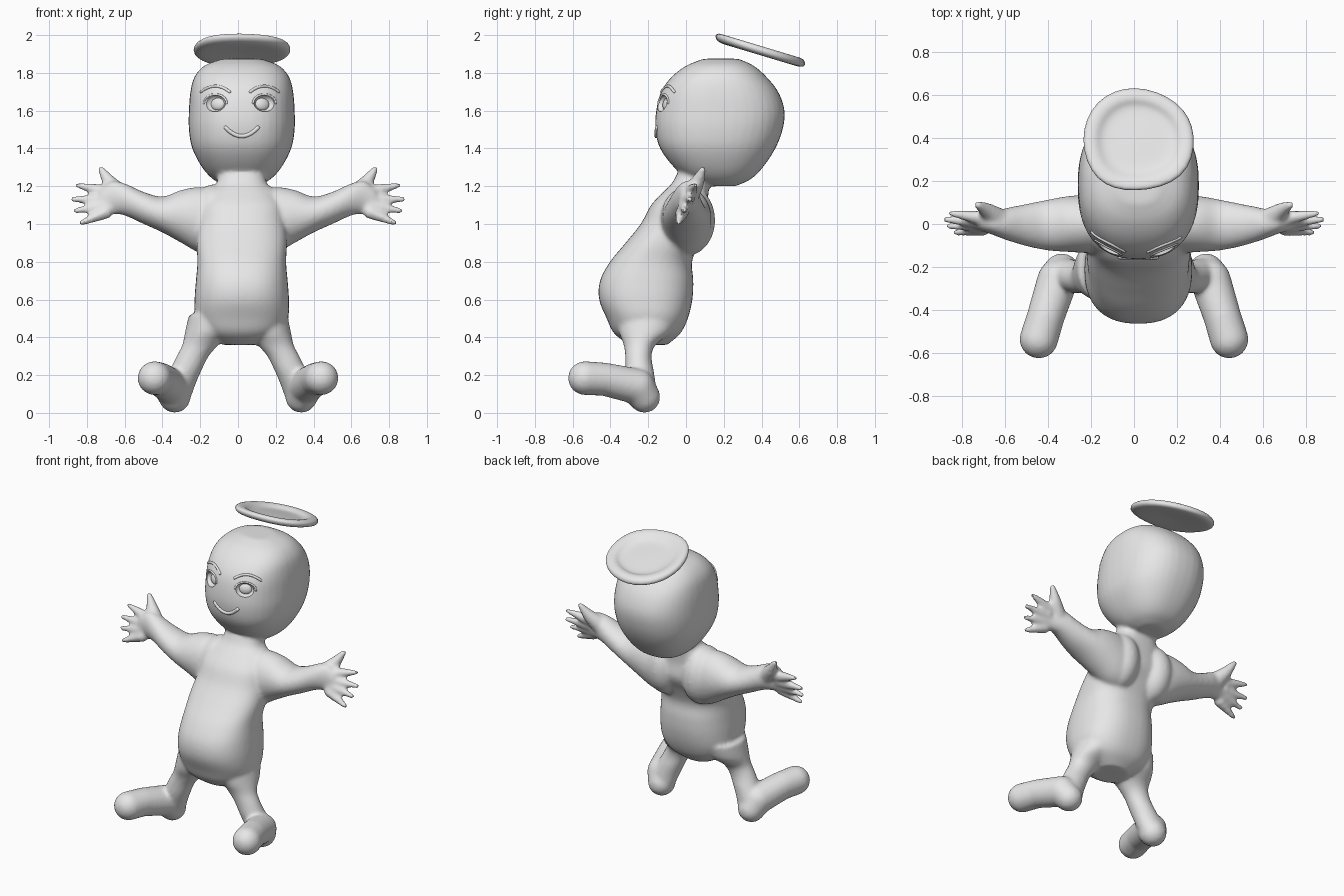
import bpy, bmesh, math
from math import cos, sin, pi, copysign
from mathutils import Vector, Matrix
from mathutils.bvhtree import BVHTree

cube = bpy.data.objects.get("Cube")
if cube:
    bpy.data.objects.remove(cube, do_unlink=True)

clay = bpy.data.materials.new("clay grey")
clay.use_nodes = True
clay.diffuse_color = (0.8, 0.8, 0.8, 1)
clay.node_tree.nodes["Principled BSDF"].inputs["Base Color"].default_value = (0.8, 0.8, 0.8, 1)


def make_object(name, bm):
    bmesh.ops.recalc_face_normals(bm, faces=bm.faces)
    mesh = bpy.data.meshes.new(name)
    bm.to_mesh(mesh)
    bm.free()
    mesh.materials.append(clay)
    obj = bpy.data.objects.new(name, mesh)
    bpy.context.collection.objects.link(obj)
    return obj


def bake(obj):
    """Replace the mesh by its modified version."""
    deps = bpy.context.evaluated_depsgraph_get()
    mesh = bpy.data.meshes.new_from_object(obj.evaluated_get(deps))
    obj.modifiers.clear()
    obj.data = mesh


def smooth(obj, degrees=45):
    bpy.ops.object.select_all(action='DESELECT')
    obj.select_set(True)
    bpy.context.view_layer.objects.active = obj
    bpy.ops.object.shade_smooth_by_angle(angle=math.radians(degrees))


def skin_rings(bm, rings):
    """Closed skin over a list of equally long point rings."""
    loops = [[bm.verts.new(p) for p in ring] for ring in rings]
    n = len(loops[0])
    for a, b in zip(loops, loops[1:]):
        for i in range(n):
            j = (i + 1) % n
            bm.faces.new((a[i], a[j], b[j], b[i]))
    bm.faces.new(loops[0][::-1])
    bm.faces.new(loops[-1])


def refine(rows, steps=5):
    """Smooth spline through the section rows."""
    ext = [rows[0], *rows, rows[-1]]
    out = []
    for a, b, c, d in zip(ext, ext[1:], ext[2:], ext[3:]):
        for k in range(steps):
            t = k / steps
            out.append([q + (r - p) * t / 2 + (2 * p - 5 * q + 4 * r - s) * t * t / 2
                        + (3 * q - p - 3 * r + s) * t ** 3 / 2
                        for p, q, r, s in zip(a, b, c, d)])
    return out + [rows[-1]]


def loft(bm, place, sections, power=2.0, n=40):
    """Sections are (position, centre u, centre v, radius u, radius v)."""
    def curve(c):
        return copysign(abs(c) ** (2 / power), c)
    skin_rings(bm, [[place(t, cu + ru * curve(cos(2 * pi * i / n)),
                           cv + rv * curve(sin(2 * pi * i / n)))
                     for i in range(n)] for t, cu, cv, ru, rv in refine(sections)])


def capsule(bm, p, rp, q, rq, detail=3):
    """Rounded cone between two balls."""
    ball = bmesh.new()
    bmesh.ops.create_icosphere(ball, subdivisions=detail, radius=1)
    unit = [v.co.copy() for v in ball.verts]
    ball.free()
    hull = bmesh.new()
    for c, r in ((p, rp), (q, rq)):
        for u in unit:
            hull.verts.new(Vector(c) + u * r)
    out = bmesh.ops.convex_hull(hull, input=hull.verts)
    inner = {e for e in out["geom_interior"] + out["geom_unused"]
             if isinstance(e, bmesh.types.BMVert)}
    bmesh.ops.delete(hull, geom=list(inner), context='VERTS')
    mesh = bpy.data.meshes.new("part")
    hull.to_mesh(mesh)
    hull.free()
    bm.from_mesh(mesh)
    bpy.data.meshes.remove(mesh)


def chain(bm, points, radii, detail=3):
    for i in range(len(points) - 1):
        capsule(bm, points[i], radii[i], points[i + 1], radii[i + 1], detail)


def ellipsoid(bm, centre, radii, turn=Matrix.Identity(4)):
    bmesh.ops.create_uvsphere(bm, u_segments=32, v_segments=16, radius=1,
                              matrix=Matrix.Translation(centre) @ turn @ Matrix.Diagonal((*radii, 1)))


# Torso: round belly leaning forward, chest leaning back
bm = bmesh.new()
torso = [(0.36, -0.2, 0.1, 0.1), (0.42, -0.205, 0.2, 0.175), (0.5, -0.205, 0.245, 0.215),
         (0.6, -0.213, 0.25, 0.247), (0.7, -0.208, 0.243, 0.247), (0.8, -0.185, 0.235, 0.217),
         (0.9, -0.125, 0.24, 0.195), (1.0, -0.06, 0.235, 0.18), (1.1, -0.035, 0.22, 0.15),
         (1.17, 0.0, 0.175, 0.12), (1.23, 0.035, 0.128, 0.10), (1.36, 0.09, 0.125, 0.10)]
loft(bm, lambda t, u, v: (u, v, t), [(z, 0.02, y, rx, ry) for z, y, rx, ry in torso], 2.4)

# Head: boxy egg
head = [(1.2, 0.19, 0.08, 0.07), (1.235, 0.18, 0.15, 0.16), (1.3, 0.172, 0.21, 0.235),
        (1.4, 0.168, 0.262, 0.305), (1.5, 0.175, 0.28, 0.337), (1.6, 0.182, 0.28, 0.34),
        (1.7, 0.178, 0.272, 0.31), (1.78, 0.175, 0.25, 0.25), (1.84, 0.18, 0.195, 0.175),
        (1.875, 0.185, 0.1, 0.09)]
loft(bm, lambda t, u, v: (u, v, t), [(z, 0.02, y, rx, ry) for z, y, rx, ry in head], 2.4)

# Arms, hands, legs and feet on both sides
arm = [(0.1, 0, 1.0, 0.13, 0.17), (0.2, 0, 1.02, 0.135, 0.175), (0.3, 0, 1.04, 0.13, 0.14),
       (0.4, -0.005, 1.05, 0.118, 0.095), (0.5, -0.005, 1.085, 0.098, 0.085),
       (0.6, 0, 1.13, 0.072, 0.085), (0.67, 0, 1.14, 0.045, 0.085), (0.73, 0, 1.12, 0.028, 0.06)]
leg = [(0.08, 0.33, -0.22, 0.08, 0.07), (0.15, 0.315, -0.235, 0.09, 0.075),
       (0.22, 0.28, -0.245, 0.085, 0.075), (0.3, 0.24, -0.252, 0.085, 0.07),
       (0.36, 0.2, -0.245, 0.095, 0.085), (0.43, 0.165, -0.215, 0.115, 0.14),
       (0.52, 0.15, -0.2, 0.11, 0.16)]
fingertips = [(0.85, 0.05, 1.205), (0.875, 0.02, 1.13), (0.86, -0.01, 1.07), (0.83, -0.04, 1.005)]
for side in (1, -1):
    def at(x, y, z):
        return (side * x, y, z)
    loft(bm, at, arm)
    loft(bm, lambda t, u, v: at(u, v, t), leg)
    chain(bm, [at(0.63, 0.02, 1.16), at(0.68, 0.06, 1.22), at(0.725, 0.09, 1.29)], [0.055, 0.038, 0.018])
    for x, y, z in fingertips:
        capsule(bm, at(0.7, y * 0.5, 1.12 + (z - 1.11) * 0.55), 0.036, at(x, y, z), 0.015)
    # Shoulder blade, heel and foot
    ellipsoid(bm, at(0.13, 0.0, 1.02), (0.12, 0.155, 0.19))
    chain(bm, [at(0.335, -0.22, 0.084), at(0.355, -0.26, 0.14), at(0.41, -0.43, 0.178),
               at(0.442, -0.535, 0.184)], [0.084, 0.095, 0.088, 0.09])
body = make_object("body", bm)

# Blend all parts into one soft skin
remesh = body.modifiers.new("blend", 'REMESH')
remesh.mode = 'VOXEL'
remesh.voxel_size = 0.011
soften = body.modifiers.new("soften", 'SMOOTH')
soften.factor = 0.5
soften.iterations = 9
bake(body)

face_tree = BVHTree.FromObject(body, bpy.context.evaluated_depsgraph_get())


def on_face(x, z):
    hit, normal, _, _ = face_tree.ray_cast(Vector((x, -1, z)), Vector((0, 1, 0)))
    return hit, normal


# Eyes: carved socket, eyeball, lid and brow
sockets = bmesh.new()
for side, label in ((1, "left"), (-1, "right")):
    x0 = 0.01 + side * 0.13
    hit, normal = on_face(x0, 1.64)
    turn = normal.to_track_quat('Z', 'Y').to_matrix().to_4x4()
    ellipsoid(sockets, hit, (0.058, 0.046, 0.04), turn)
    bm = bmesh.new()
    ellipsoid(bm, hit - normal * 0.034, (0.04, 0.034, 0.02), turn)
    smooth(make_object(label + "_eyeball", bm))

    bm = bmesh.new()
    lid = [on_face(x0 + 0.06 * cos(a), 1.64 + 0.046 * sin(a))[0]
           for a in (pi * i / 10 for i in range(11))]
    chain(bm, lid, [0.006] * len(lid), 2)
    smooth(make_object(label + "_eyelid", bm))

    bm = bmesh.new()
    brow = [on_face(x0 + side * 0.075 * s, 1.73 - 0.03 * s * s)[0]
            for s in (i / 4 - 1 for i in range(9))]
    chain(bm, brow, [0.008] * len(brow), 2)
    smooth(make_object(label + "_eyebrow", bm))

cutter = make_object("socket_cutter", sockets)
cut = body.modifiers.new("sockets", 'BOOLEAN')
cut.operation = 'DIFFERENCE'
cut.object = cutter
bake(body)
bpy.data.objects.remove(cutter, do_unlink=True)
smooth(body)

# Smile
bm = bmesh.new()
smile = [on_face(0.02 + 0.085 * s, 1.465 + 0.045 * s * s)[0] for s in (i / 5 - 1 for i in range(11))]
chain(bm, smile, [0.011] * len(smile), 2)
smooth(make_object("smile", bm))

# Halo: tilted, uneven dish with a raised rim
outline = [(-0.02, 0.24), (0.18, 0.165), (0.255, 0.02), (0.21, -0.18), (-0.02, -0.235),
           (-0.19, -0.19), (-0.255, 0.0), (-0.19, 0.17)]
dish = [(0.02, -0.016), (0.6, -0.022), (0.98, -0.028), (1.11, -0.008), (1.08, 0.026),
        (0.84, 0.026), (0.72, -0.002), (0.4, 0.0), (0.02, 0.002)]
bm = bmesh.new()
skin_rings(bm, [[(0.02 + x * s, 0.395 + y * s, 1.918 - 0.3 * y * s + h) for x, y in outline]
                for s, h in dish])
halo = make_object("halo", bm)
halo.modifiers.new("round", 'SUBSURF').levels = 2
bake(halo)
smooth(halo, 60)
